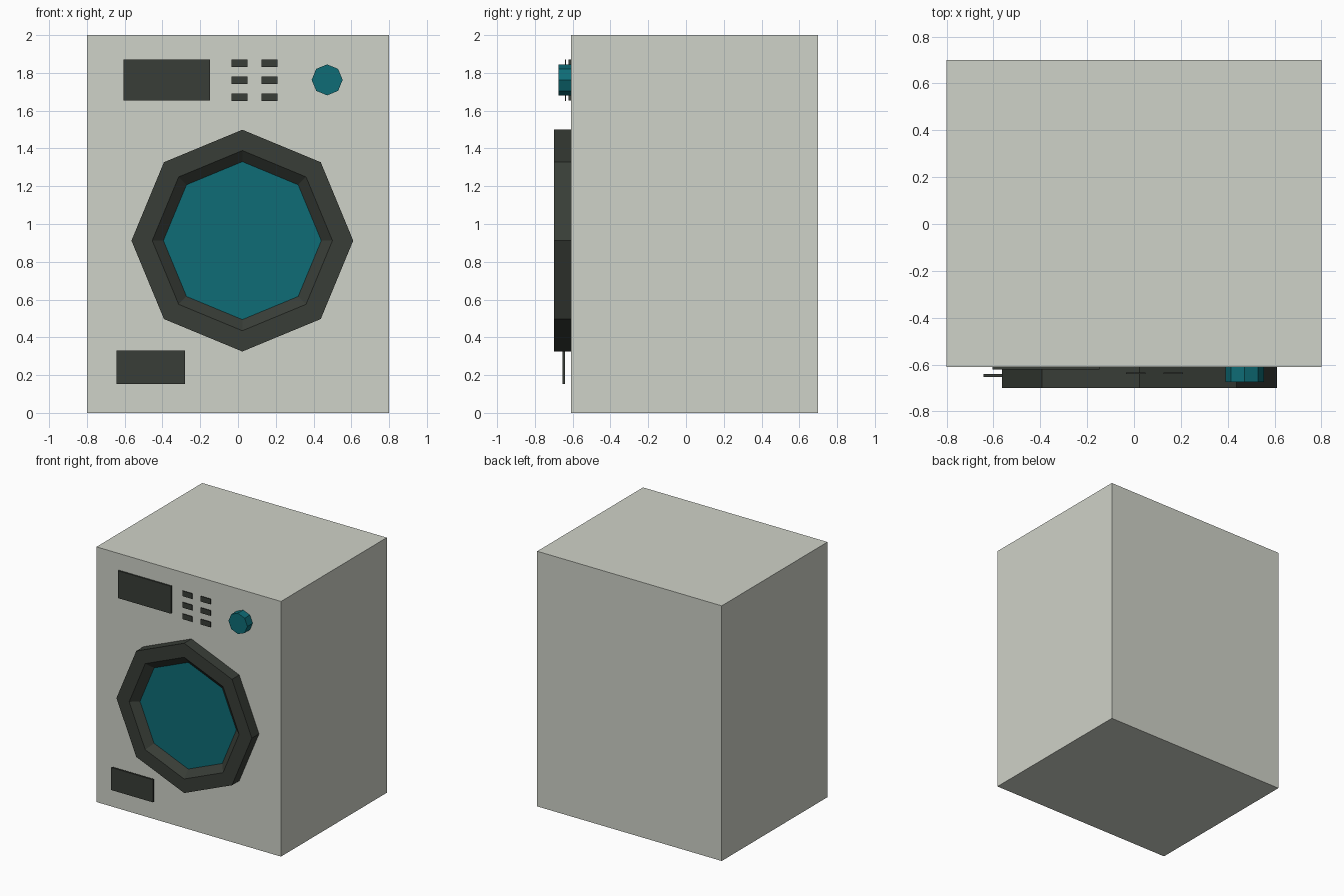
import bpy, bmesh, math

if "Cube" in bpy.data.objects:
    bpy.data.objects.remove(bpy.data.objects["Cube"])


def material(name, rgb):
    m = bpy.data.materials.new(name)
    m.diffuse_color = (*rgb, 1)
    m.use_nodes = True
    m.node_tree.nodes["Principled BSDF"].inputs["Base Color"].default_value = m.diffuse_color
    return m


CREAM = material("warm_grey_enamel", (0.624, 0.645, 0.578))
DARK = material("dark_grey", (0.040, 0.047, 0.038))
TEAL = material("teal", (0.0044, 0.150, 0.181))

FRONT = -0.61  # front plane of the cabinet


def finish(bm, name, mat):
    bmesh.ops.recalc_face_normals(bm, faces=bm.faces)
    me = bpy.data.meshes.new(name)
    bm.to_mesh(me)
    bm.free()
    me.materials.append(mat)
    ob = bpy.data.objects.new(name, me)
    bpy.context.collection.objects.link(ob)
    return ob


def box(name, x, y, z, mat):
    """Box from (min, max) ranges."""
    bm = bmesh.new()
    bmesh.ops.create_cube(bm, size=1)
    for v in bm.verts:
        for i, (lo, hi) in enumerate((x, y, z)):
            v.co[i] = lo + (v.co[i] + 0.5) * (hi - lo)
    return finish(bm, name, mat)


def octagon_rings(name, cx, cz, profile, mat, cap_end=False, closed=False):
    """Sweep (radius, y) profile points around an eight-sided axis along y."""
    bm = bmesh.new()
    n = 8
    rings = [[bm.verts.new((cx + r * math.cos(math.tau * i / n), y,
                            cz + r * math.sin(math.tau * i / n)))
              for i in range(n)] for r, y in profile]
    pairs = list(zip(rings, rings[1:]))
    if closed:
        pairs.append((rings[-1], rings[0]))
    for a, b in pairs:
        for i in range(n):
            j = (i + 1) % n
            bm.faces.new((a[i], a[j], b[j], b[i]))
    if cap_end:
        bm.faces.new(rings[0])
        bm.faces.new(rings[-1])
    return finish(bm, name, mat)


# Cabinet
box("cabinet", (-0.8, 0.8), (FRONT, 0.70), (0, 2), CREAM)

# Door: octagonal frame with sloped inner lip, recessed glass
DX, DZ = 0.023, 0.912
octagon_rings("door_frame", DX, DZ,
              [(0.587, FRONT), (0.587, -0.70), (0.477, -0.70), (0.418, -0.65),
               (0.418, FRONT)], DARK, closed=True)
octagon_rings("door_glass", DX, DZ,
              [(0.418, FRONT), (0.418, -0.65)], TEAL, cap_end=True)

# Control knob
octagon_rings("knob", 0.472, 1.763,
              [(0.082, FRONT), (0.082, -0.675)], TEAL, cap_end=True)

# Display and lower filter cover
box("display", (-0.605, -0.147), (-0.622, FRONT), (1.655, 1.87), DARK)
box("filter_cover", (-0.642, -0.28), (-0.654, -0.640), (0.153, 0.33), DARK)

# Two columns of three thin buttons
for c in range(2):
    for r in range(3):
        x, z = 0.008 + 0.159 * c, 1.851 - 0.09 * r
        box(f"button_{c}_{r}", (x - 0.042, x + 0.042), (-0.640, -0.635),
            (z - 0.021, z + 0.021), DARK)
